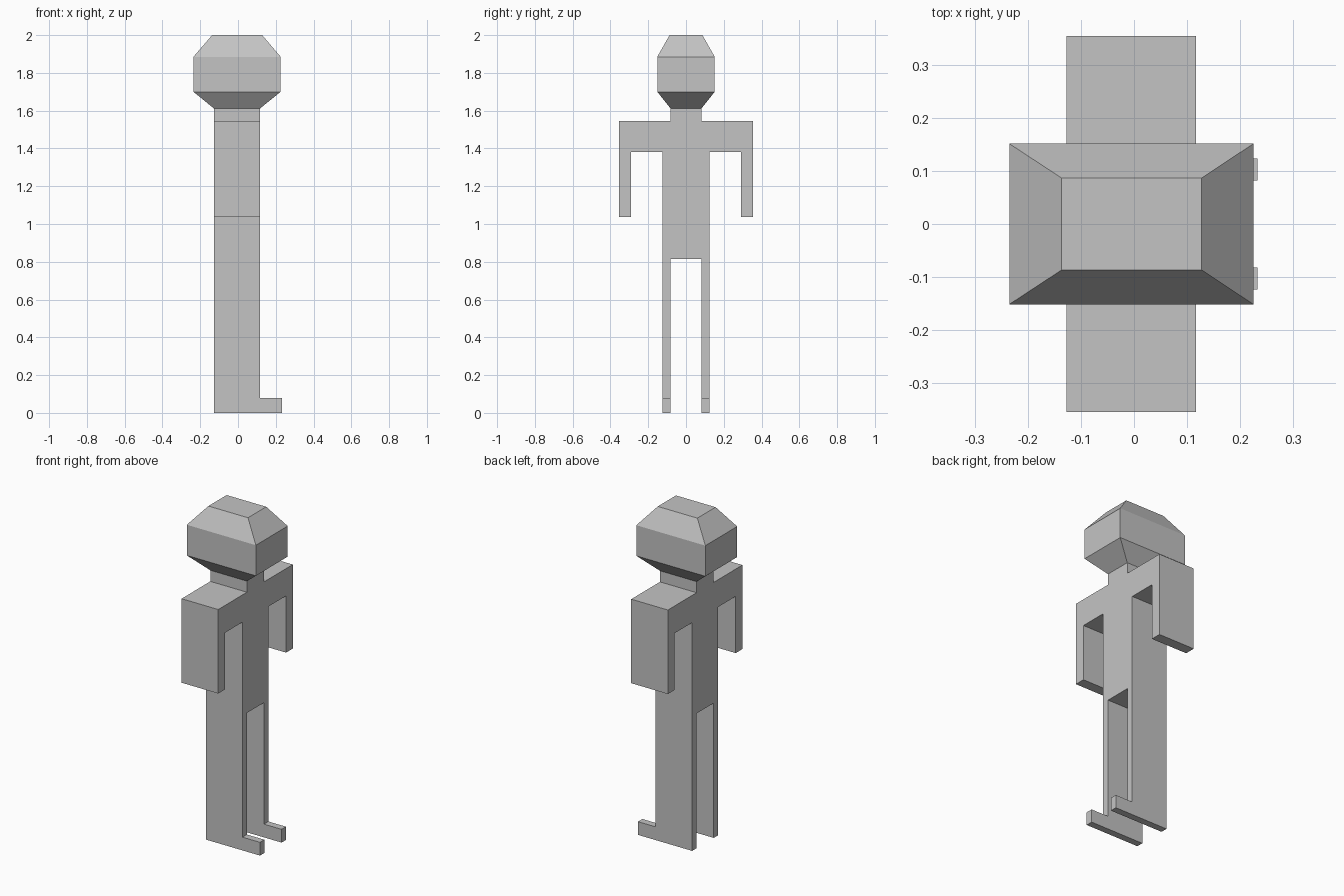
import bpy
import bmesh

cube = bpy.data.objects.get("Cube")
if cube:
    bpy.data.objects.remove(cube, do_unlink=True)

grey = bpy.data.materials.new("plain_grey")
grey.use_nodes = True
grey.diffuse_color = (0.55, 0.55, 0.55, 1)
grey.node_tree.nodes["Principled BSDF"].inputs["Base Color"].default_value = grey.diffuse_color

BACK, FRONT = -0.128, 0.117  # depth of the flat body along x
LEG_IN, LEG_OUT = 0.082, 0.124


def finish(name, bm):
    bmesh.ops.recalc_face_normals(bm, faces=bm.faces)
    mesh = bpy.data.meshes.new(name)
    bm.to_mesh(mesh)
    bm.free()
    mesh.materials.append(grey)
    bpy.context.collection.objects.link(bpy.data.objects.new(name, mesh))


def extrude_profile(name, points, direction):
    bm = bmesh.new()
    face = bm.faces.new([bm.verts.new(p) for p in points])
    new = bmesh.ops.extrude_face_region(bm, geom=[face])["geom"]
    verts = [v for v in new if isinstance(v, bmesh.types.BMVert)]
    bmesh.ops.translate(bm, verts=verts, vec=direction)
    finish(name, bm)


# Body: half outline from neck to crotch, mirrored and extruded
half = [(LEG_IN, 1.612), (LEG_IN, 1.545), (0.356, 1.545), (0.356, 1.037),
        (0.292, 1.037), (0.292, 1.38), (LEG_OUT, 1.38), (LEG_OUT, 0.815)]
outline = half + [(-y, z) for y, z in reversed(half)]
extrude_profile("torso_and_arms", [(BACK, y, z) for y, z in outline],
                (FRONT - BACK, 0, 0))

# Legs: L-shaped side outline with the foot sticking out
leg = [(BACK, 0), (0.234, 0), (0.234, 0.08), (FRONT, 0.08),
       (FRONT, 0.815), (BACK, 0.815)]
for name, side in (("front_leg", -1), ("back_leg", 1)):
    extrude_profile(name, [(x, side * LEG_IN, z) for x, z in leg],
                    (0, side * (LEG_OUT - LEG_IN), 0))

# Head: stacked rectangles joined by flat faces (x min, x max, half width, z)
rings = [(BACK, FRONT, LEG_IN, 1.612), (-0.236, 0.226, 0.152, 1.70),
         (-0.236, 0.226, 0.152, 1.885), (-0.137, 0.128, 0.087, 2.0)]
bm = bmesh.new()
loops = [[bm.verts.new(p) for p in ((a, -w, z), (b, -w, z), (b, w, z), (a, w, z))]
         for a, b, w, z in rings]
for low, high in zip(loops, loops[1:]):
    for i in range(4):
        j = (i + 1) % 4
        bm.faces.new((low[i], low[j], high[j], high[i]))
bm.faces.new(loops[0])
bm.faces.new(loops[-1])
finish("head", bm)
